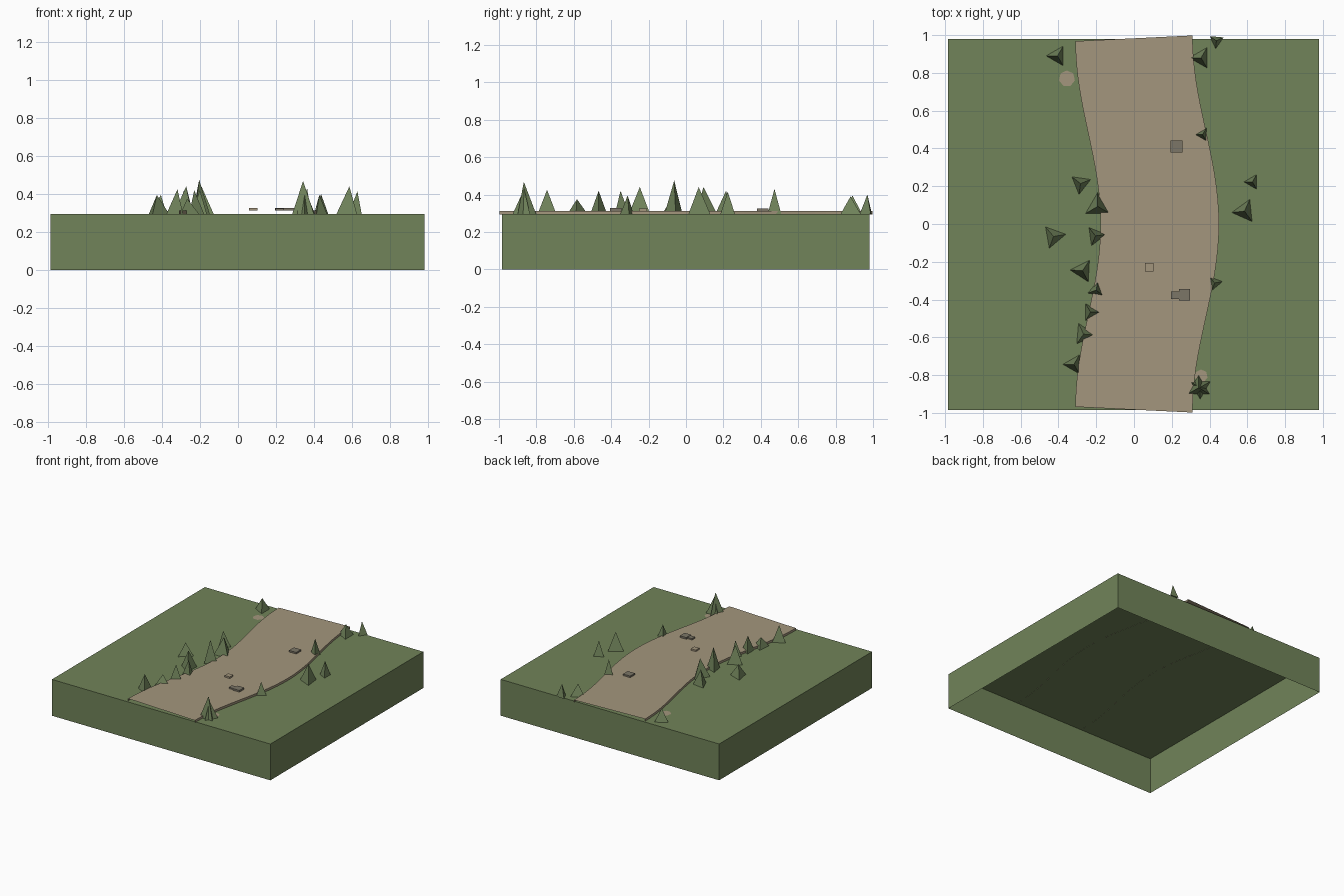
import bpy, bmesh, math

if "Cube" in bpy.data.objects:
    bpy.data.objects.remove(bpy.data.objects["Cube"])


def material(name, r, g, b):
    m = bpy.data.materials.new(name)
    m.use_nodes = True
    m.diffuse_color = (r, g, b, 1)
    m.node_tree.nodes["Principled BSDF"].inputs["Base Color"].default_value = (r, g, b, 1)
    return m


GRASS = material("grass green", .165, .23, .1)
TREE = material("tree green", .165, .23, .105)
DIRT = material("dirt tan", .37, .305, .205)
STONE = material("stone grey", .2, .18, .135)
GROUND = .295
ROAD = .313


def finish(bm, name, mat):
    mesh = bpy.data.meshes.new(name)
    bm.to_mesh(mesh)
    bm.free()
    mesh.materials.append(mat)
    ob = bpy.data.objects.new(name, mesh)
    bpy.context.collection.objects.link(ob)
    return ob


def box(name, mat, x, y, z, sx, sy, sz, open_bottom=False):
    bm = bmesh.new()
    bmesh.ops.create_cube(bm, size=1)
    bmesh.ops.scale(bm, vec=(sx, sy, sz), verts=bm.verts)
    bmesh.ops.translate(bm, vec=(x, y, z + sz / 2), verts=bm.verts)
    if open_bottom:
        low = [f for f in bm.faces if f.normal.z < -.5]
        bmesh.ops.delete(bm, geom=low, context='FACES_ONLY')
    return finish(bm, name, mat)


def tree(name, x, y, radius, top, angle):
    # three-sided pyramid with one base corner pointing along the angle
    bm = bmesh.new()
    a = math.radians(angle)
    base = [bm.verts.new((x + radius * math.cos(a + i * math.tau / 3),
                          y + radius * math.sin(a + i * math.tau / 3), GROUND)) for i in range(3)]
    tip = bm.verts.new((x, y, top))
    for i in range(3):
        bm.faces.new((base[i], base[(i + 1) % 3], tip))
    bm.faces.new(base[::-1])
    return finish(bm, name, TREE)


def patch(name, x, y, radius):
    bm = bmesh.new()
    bmesh.ops.create_circle(bm, cap_ends=True, segments=7, radius=radius)
    bmesh.ops.translate(bm, vec=(x, y, GROUND + .002), verts=bm.verts)
    return finish(bm, name, DIRT)


# Ground block, hollow underneath
box("ground_block", GRASS, -.002, -.002, 0, 1.965, 1.965, GROUND, True)

# Winding road: a raised sheet with a skirt along each long edge
bm = bmesh.new()
rows = []
STEPS = 32
for i in range(STEPS + 1):
    t = 2 * i / STEPS - 1
    bend = .14 * math.cos(t * math.pi / 2) ** 2
    left, right = (-.31 + bend * .95, t * .968), (.31 + bend, t * .998)
    rows.append([bm.verts.new((*p, z)) for p, z in
                 ((left, GROUND - .001), (left, ROAD), (right, ROAD), (right, GROUND - .001))])
for a, b in zip(rows, rows[1:]):
    for k in range(3):
        bm.faces.new((a[k], a[k + 1], b[k + 1], b[k]))
finish(bm, "road", DIRT)

# Flat stones on the road
box("stone_back", STONE, .226, .41, ROAD, .064, .062, .013)
box("stone_front_small", STONE, .222, -.378, ROAD, .05, .04, .011)
box("stone_front_large", STONE, .268, -.375, ROAD, .058, .062, .014)
box("stone_middle", DIRT, .08, -.23, ROAD, .045, .045, .013)

# Bare dirt patches on the grass
patch("dirt_patch_back", -.355, .77, .043)
patch("dirt_patch_front", .355, -.805, .035)

# Trees: x, y, radius, top, angle
TREES = [
    (-.405, .89, .06, .395, 180), (.355, .88, .062, .39, 180),
    (.436, .97, .042, .4, 265), (.363, .473, .042, .43, 180),
    (-.283, .214, .058, .42, 142), (-.192, .093, .074, .44, 90),
    (-.426, -.066, .066, .395, 130), (-.204, -.063, .056, .475, 128),
    (.627, .223, .045, .415, 180), (.585, .068, .068, .44, 186),
    (-.272, -.247, .066, .44, 177), (-.2, -.35, .047, .42, 80),
    (.427, -.312, .042, .395, 130), (-.23, -.467, .052, .42, 0),
    (-.267, -.583, .063, .375, -5), (-.318, -.743, .058, .425, 180),
    (.342, -.867, .066, .468, 90), (.35, -.865, .062, .43, 270),
]
for n, spec in enumerate(TREES):
    tree("tree_%d" % (n + 1), *spec)
